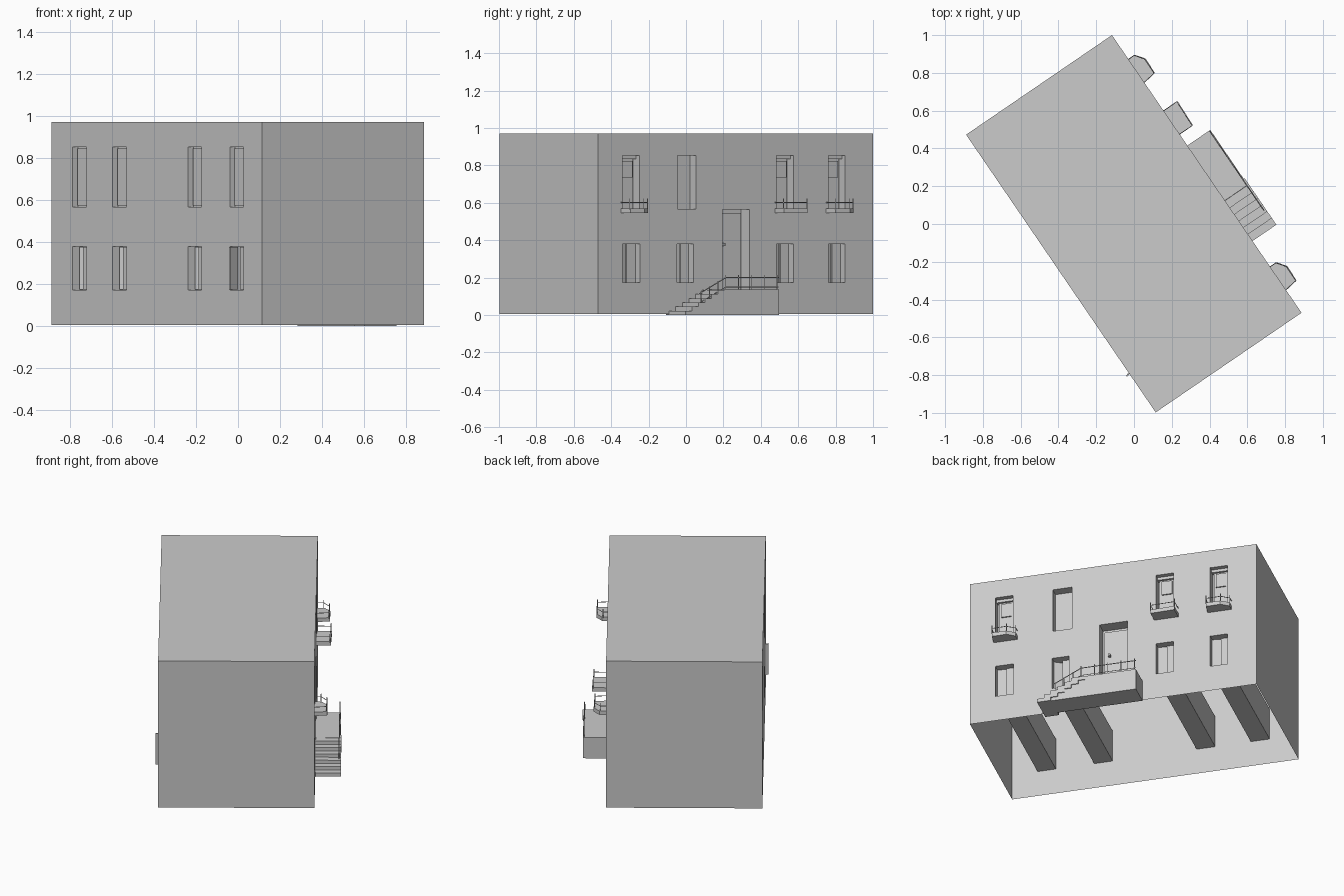
import bpy, bmesh, math
from mathutils import Matrix, Vector

cube = bpy.data.objects.get("Cube")
if cube:
    bpy.data.objects.remove(cube, do_unlink=True)

L, W, H, BASE = 1.78, 0.935, 0.972, 0.005

grey = bpy.data.materials.new("plain grey")
grey.use_nodes = True
grey.diffuse_color = (0.6, 0.6, 0.6, 1)
grey.node_tree.nodes["Principled BSDF"].inputs["Base Color"].default_value = (0.6, 0.6, 0.6, 1)

# Street side frame: x runs along the wall, -y points outward
STREET = Matrix.Translation((0.887, -0.47, 0)) @ Matrix.Rotation(math.atan2(0.826, -0.564), 4, 'Z')
# Rear side frame, turned half round
REAR = STREET @ Matrix.Translation((L, W, 0)) @ Matrix.Rotation(math.pi, 4, 'Z')


def finish(name, bm, frame):
    mesh = bpy.data.meshes.new(name)
    bm.to_mesh(mesh)
    bm.free()
    mesh.materials.append(grey)
    obj = bpy.data.objects.new(name, mesh)
    obj.matrix_world = frame
    bpy.context.collection.objects.link(obj)
    return obj


def box(name, x, y, z, frame=STREET):
    bm = bmesh.new()
    spans = [x, y, z]
    mid = Vector([(a + b) / 2 for a, b in spans])
    size = [abs(b - a) for a, b in spans]
    bmesh.ops.create_cube(bm, size=1, matrix=Matrix.Translation(mid) @ Matrix.Diagonal((*size, 1)))
    return finish(name, bm, frame)


def prism(name, points, offset, frame=STREET):
    bm = bmesh.new()
    face = bm.faces.new([bm.verts.new(p) for p in points])
    new = bmesh.ops.extrude_face_region(bm, geom=[face])["geom"]
    bmesh.ops.translate(bm, vec=offset, verts=[v for v in new if isinstance(v, bmesh.types.BMVert)])
    bmesh.ops.recalc_face_normals(bm, faces=bm.faces)
    return finish(name, bm, frame)


def bar(name, points, radius=0.0025):
    curve = bpy.data.curves.new(name, 'CURVE')
    curve.dimensions = '3D'
    curve.bevel_depth = radius
    curve.bevel_resolution = 0
    curve.use_fill_caps = True
    spline = curve.splines.new('POLY')
    spline.points.add(len(points) - 1)
    for p, co in zip(spline.points, points):
        p.co = (*co, 1)
    curve.materials.append(grey)
    obj = bpy.data.objects.new(name, curve)
    obj.matrix_world = STREET
    bpy.context.collection.objects.link(obj)


def facade(name, openings, frame):
    """Flat wall with a recess for each (x0, x1, z0, z1, depth)."""
    bm = bmesh.new()
    xs = sorted({0, L, *(v for o in openings for v in o[:2])})
    zs = sorted({BASE, H, *(v for o in openings for v in o[2:4])})

    def quad(pts):
        bm.faces.new([bm.verts.new(p) for p in pts])

    for x0, x1 in zip(xs, xs[1:]):
        for z0, z1 in zip(zs, zs[1:]):
            cx, cz = (x0 + x1) / 2, (z0 + z1) / 2
            if not any(o[0] < cx < o[1] and o[2] < cz < o[3] for o in openings):
                quad([(x0, 0, z0), (x1, 0, z0), (x1, 0, z1), (x0, 0, z1)])
    for x0, x1, z0, z1, d in openings:
        ring = [(x0, z0), (x1, z0), (x1, z1), (x0, z1)]
        for a, b in zip(ring, ring[1:] + ring[:1]):
            quad([(a[0], 0, a[1]), (b[0], 0, b[1]), (b[0], d, b[1]), (a[0], d, a[1])])
        quad([(x, d, z) for x, z in ring])
    bmesh.ops.remove_doubles(bm, verts=bm.verts, dist=0.0001)
    return finish(name, bm, frame)


def leaf(name, hinge, width, depth, z, angle, frame):
    """Hinged window leaf; negative width reaches back along the wall."""
    turn = frame @ Matrix.Translation((hinge, depth, 0)) @ Matrix.Rotation(math.radians(angle), 4, 'Z')
    box(name, (0, width), (0, 0.008), z, turn)


# Roof and plain end walls, open underneath
bm = bmesh.new()
bmesh.ops.create_cube(bm, size=1, matrix=Matrix.Translation((L / 2, W / 2, (H + BASE) / 2))
                      @ Matrix.Diagonal((L, W, H - BASE, 1)))
bm.normal_update()
drop = [f for f in bm.faces if abs(f.normal.y) > 0.5 or f.normal.z < -0.5]
bmesh.ops.delete(bm, geom=drop, context='FACES')
finish("roof_and_end_walls", bm, STREET)

# Street wall
lower = [(0.158, 0.272), (0.51, 0.617), (1.156, 1.265), (1.493, 1.60)]
upper = [(0.158, 0.267), (0.515, 0.635), (1.156, 1.265), (1.493, 1.60)]
DOOR = (0.805, 0.98)
low_z, high_z = (0.173, 0.38), (0.567, 0.853)
facade("street_wall",
       [(*s, *low_z, 0.1) for s in lower] + [(*s, *high_z, 0.06) for s in upper]
       + [(*DOOR, 0.135, 0.565, 0.08)], STREET)

# Street ground floor casements, slightly ajar
for i, (a, b) in enumerate(lower):
    w = (b - a) / 2
    ajar = 30 if i == 1 else 10
    leaf(f"casement_near_{i}", a, w, 0.045, low_z, ajar, STREET)
    leaf(f"casement_far_{i}", b, -w, 0.045, low_z, 0, STREET)

# Balcony doors: frame with a raised upper pane
for i in (0, 2, 3):
    a, b = upper[i]
    box(f"balcony_door_{i}", (a + 0.01, b - 0.01), (0.045, 0.06), (high_z[0], 0.835))
    box(f"balcony_door_pane_{i}", (a + 0.025, b - 0.02), (0.037, 0.045), (0.735, 0.825))
    box(f"lintel_bar_{i}", (a, b), (0.03, 0.06), (0.835, high_z[1]))

# Entrance door
box("door_leaf", (DOOR[0] + 0.012, DOOR[1] - 0.012), (0.065, 0.08), (0.135, 0.545))
box("door_handle", (DOOR[0] + 0.04, DOOR[0] + 0.052), (0.045, 0.065), (0.37, 0.385))

# Balconies with rails
cut = [(0, 0), (0.01, 0.075), (0.1, 0.077), (0.148, 0.042), (0.148, 0)]
square = [(0, 0), (0, 0.085), (0.15, 0.09), (0.15, 0)]
for name, start, outline in (("right_end", 0.147, cut), ("middle", 1.145, square), ("left_end", 1.477, cut)):
    prism(f"balcony_{name}", [(start + s, -o, 0.545) for s, o in outline], (0, 0, 0.025))
    rim = [(start + s, -max(o - 0.005, 0)) for s, o in outline]
    bar(f"balcony_rail_{name}", [(x, y, 0.603) for x, y in rim])
    for j, (x, y) in enumerate(rim[1:-1]):
        bar(f"balcony_post_{name}_{j}", [(x, y, 0.565), (x, y, 0.622)])

# Entrance landing and stair
OUT = 0.147
prism("landing", [(0.52, 0, 0), (0.715, 0, 0.13), (0.72, 0, 0.137), (1.072, 0, 0.137), (1.072, 0, 0)],
      (0, -OUT, 0))
STEPS = 6
rise, run = 0.135 / STEPS, 0.255 / STEPS
for i in range(STEPS):
    x = 0.46 + i * run
    box(f"step_{i}", (x, x + 2 * run), (0.03 if i == 0 else 0, -OUT - 0.006), (i * rise, (i + 1) * rise))

# Stair railing
edge = -OUT + 0.006
rail = [(0.56, edge, 0.115), (0.73, edge, 0.2), (1.07, edge, 0.2)]
bar("stair_rail", rail, 0.003)
bar("stair_lower_rail", [(x, y, z - 0.05) for x, y, z in rail], 0.002)
for i in range(5):
    x = 0.73 + i * 0.083
    bar(f"landing_post_{i}", [(x, edge, 0.13), (x, edge, 0.213)])
for i in range(3):
    x = 0.57 + i * 0.055
    bar(f"stair_post_{i}", [(x, edge, 0.06 + i * 0.028), (x, edge, 0.125 + i * 0.028)])

# Rear wall: deep ground floor openings, shallow upper ones
rear = [(L - b, L - a) for a, b in ((0.158, 0.272), (0.51, 0.625), (1.146, 1.262), (1.483, 1.6))]
facade("rear_wall",
       [(*s, 0.173, 0.38, 0.8) for s in rear] + [(*s, 0.567, 0.855, 0.03) for s in rear], REAR)
for i, (a, b) in enumerate(rear):
    w = (b - a) / 2
    leaf(f"rear_fixed_leaf_{i}", b, -w, 0.02, (0.175, 0.378), 0, REAR)
    # Some leaves swing out past the wall face
    swing = -75 if i == 0 else 35
    leaf(f"rear_swung_leaf_{i}", a + 0.008, w, 0.035, (0.175, 0.378), swing, REAR)
    box(f"rear_upper_pane_{i}", (a + 0.008, b - 0.008), (0.022, 0.03), (0.575, 0.847), REAR)
